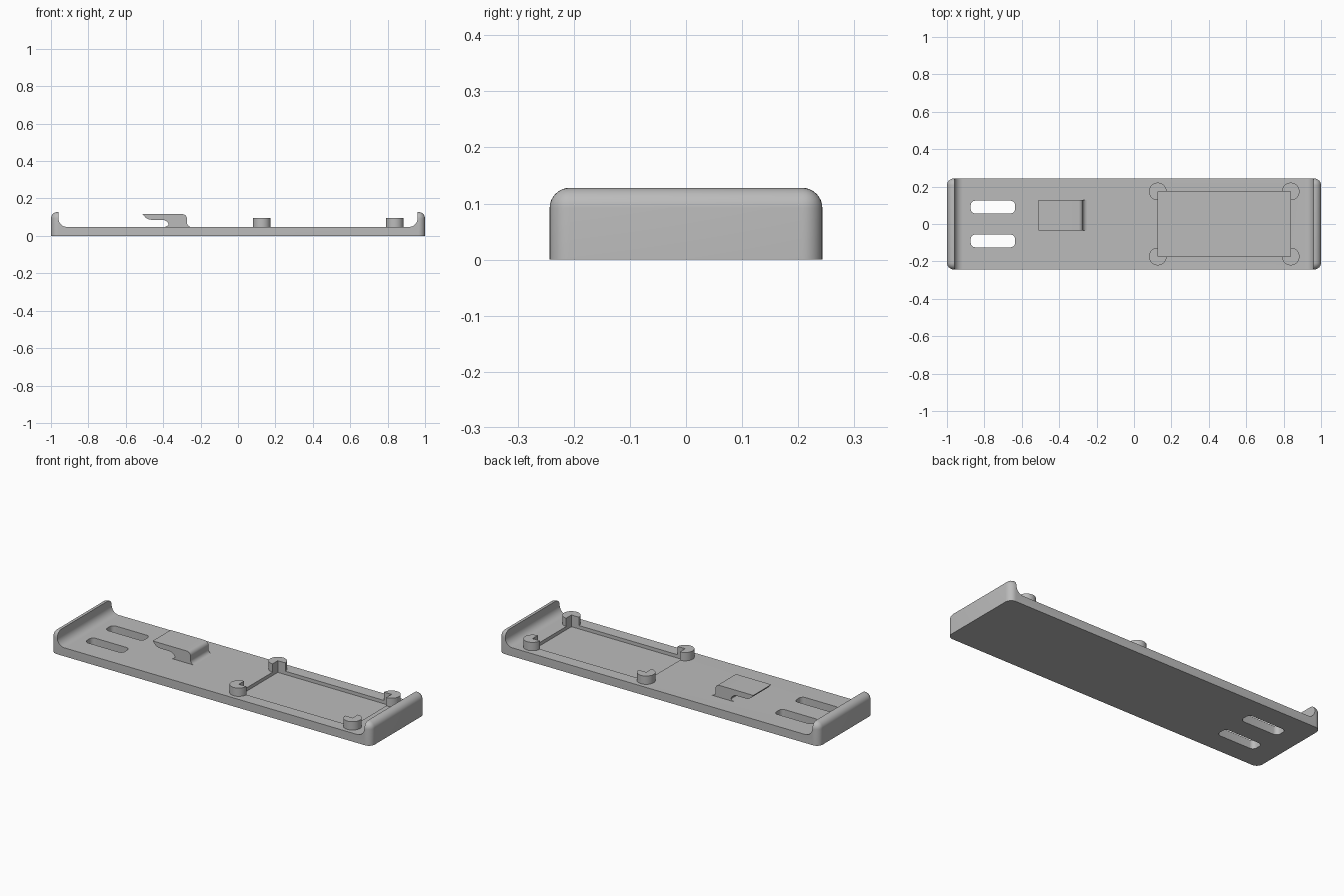
import bpy, bmesh
from math import cos, sin, radians
from mathutils import Matrix

if "Cube" in bpy.data.objects:
    bpy.data.objects.remove(bpy.data.objects["Cube"], do_unlink=True)

grey = bpy.data.materials.new("plain grey")
grey.use_nodes = True
grey.diffuse_color = (0.5, 0.5, 0.5, 1)
grey.node_tree.nodes["Principled BSDF"].inputs["Base Color"].default_value = (0.5, 0.5, 0.5, 1)

HALF_W, FLOOR, TOP = 0.243, 0.048, 0.128


def finish(name, bm):
    bmesh.ops.recalc_face_normals(bm, faces=bm.faces)
    mesh = bpy.data.meshes.new(name)
    bm.to_mesh(mesh)
    bm.free()
    mesh.materials.append(grey)
    obj = bpy.data.objects.new(name, mesh)
    bpy.context.collection.objects.link(obj)
    return obj


def arc(cx, cz, r, start, end, steps=10):
    angles = [radians(start + (end - start) * i / steps) for i in range(steps + 1)]
    return [(cx + r * cos(a), cz + r * sin(a)) for a in angles]


def extrude_profile(name, points, y0, y1):
    bm = bmesh.new()
    face = bm.faces.new([bm.verts.new((x, y0, z)) for x, z in points])
    moved = bmesh.ops.extrude_face_region(bm, geom=[face])["geom"]
    bmesh.ops.translate(bm, vec=(0, y1 - y0, 0),
                        verts=[v for v in moved if isinstance(v, bmesh.types.BMVert)])
    return finish(name, bm)


def box(name, low, high, radius=0, round_top=False):
    """Box with optional rounded upright edges and top edges."""
    bm = bmesh.new()
    bmesh.ops.create_cube(bm, size=1)
    for v in bm.verts:
        v.co = [l + (h - l) * (c + 0.5) for l, h, c in zip(low, high, v.co)]
    if radius:
        def chosen(e):
            a, b = (v.co for v in e.verts)
            return abs(a.z - b.z) > 1e-5 or (round_top and min(a.z, b.z) > high[2] - 1e-5)
        bmesh.ops.bevel(bm, geom=[e for e in bm.edges if chosen(e)], offset=radius,
                        segments=8, profile=0.5, affect='EDGES')
    return finish(name, bm)


def combine(obj, tool, operation):
    mod = obj.modifiers.new("cut", 'BOOLEAN')
    mod.operation, mod.object, mod.solver = operation, tool, 'EXACT'
    bpy.ops.object.select_all(action='DESELECT')
    bpy.context.view_layer.objects.active = obj
    obj.select_set(True)
    bpy.ops.object.modifier_apply(modifier=mod.name)
    bpy.data.objects.remove(tool, do_unlink=True)


# Tray: floor with filleted end walls
wall, fillet = 0.96, 0.045
right_half = arc(wall - fillet, FLOOR + fillet, fillet, 270, 360) + [(wall, 0.2), (1.1, 0.2), (1.1, -0.1)]
left_half = [(-x, z) for x, z in reversed(right_half)]
tray = extrude_profile("tray", left_half + right_half, -0.4, 0.4)
combine(tray, box("outer_shape", (-1, -HALF_W, 0), (1, HALF_W, TOP), 0.036, True), 'INTERSECT')

# Two strap slots
for side in (-1, 1):
    y = 0.0905 * side
    combine(tray, box("slot_cutter", (-0.873, y - 0.034, -0.1), (-0.636, y + 0.034, 0.2), 0.024), 'DIFFERENCE')

# Corner posts round the board recess
x0, x1, y1 = 0.127, 0.838, 0.174
for x in (x0, x1):
    for y in (-y1, y1):
        bm = bmesh.new()
        bmesh.ops.create_cone(bm, cap_ends=True, segments=48, radius1=0.047, radius2=0.047,
                              depth=0.07, matrix=Matrix.Translation((x, y, 0.06)))
        combine(tray, finish("post", bm), 'UNION')
combine(tray, box("recess_cutter", (x0, -y1, 0.029), (x1, y1, 0.2)), 'DIFFERENCE')

# Cable hook: overhanging lip on a filleted foot
foot = FLOOR - 0.002
hook_profile = ([(-0.51, 0.116)]
                + arc(-0.463, 0.133, 0.047, 205, 270, 6)
                + arc(-0.405, 0.05, 0.036, 90, 0, 8)
                + [(-0.369, 0.06), (-0.378, 0.053), (-0.392, foot), (-0.25, foot)]
                + arc(-0.25, FLOOR + 0.023, 0.023, 270, 180, 6)
                + arc(-0.297, 0.092, 0.024, 0, 90, 8))
hook = extrude_profile("cable_hook", hook_profile, -0.034, 0.127)

for obj in (tray, hook):
    bpy.ops.object.select_all(action='DESELECT')
    bpy.context.view_layer.objects.active = obj
    obj.select_set(True)
    bpy.ops.object.shade_smooth_by_angle(angle=radians(30))
